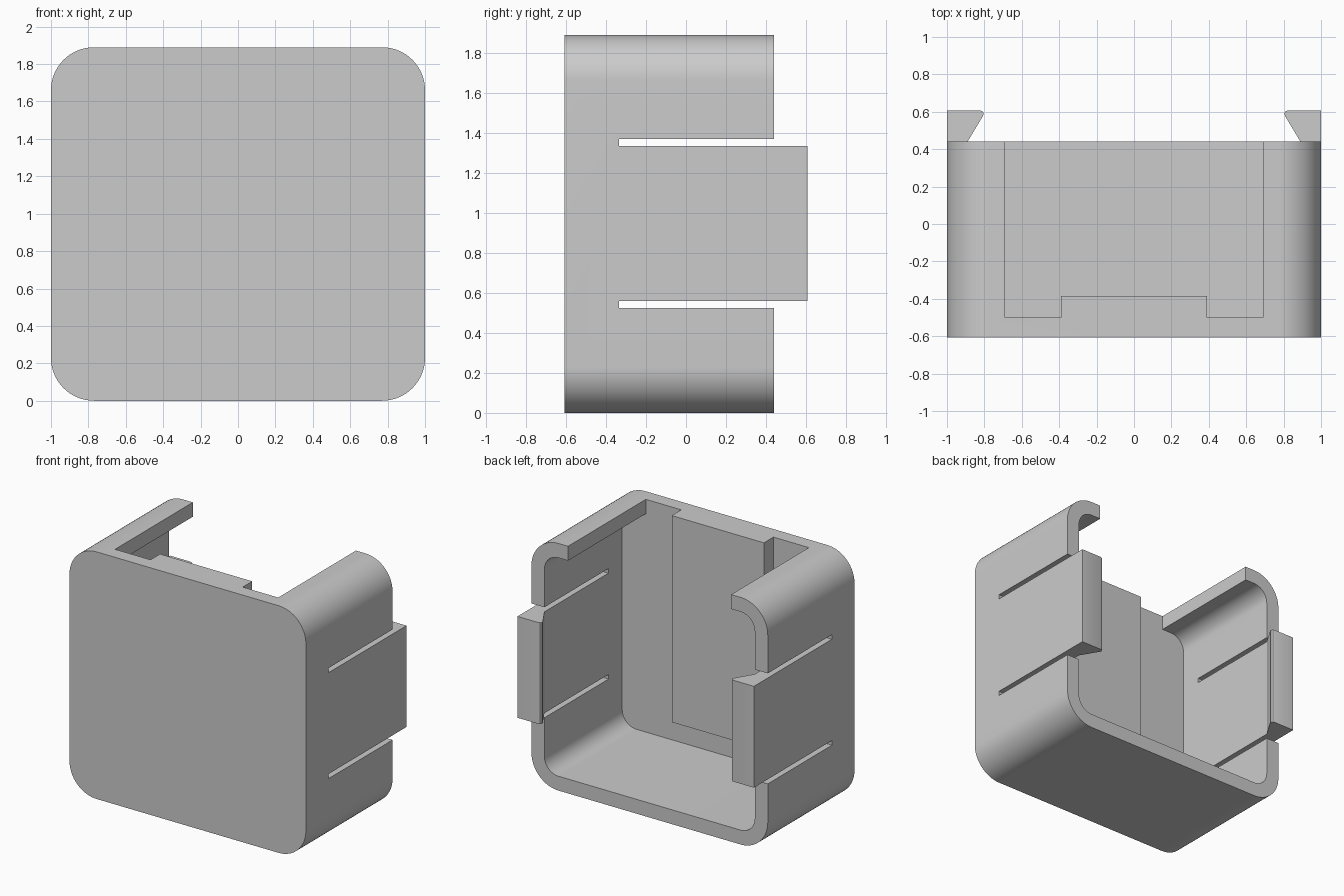
import bpy, bmesh, math
from mathutils import Vector

if "Cube" in bpy.data.objects:
    bpy.data.objects.remove(bpy.data.objects["Cube"], do_unlink=True)

HEIGHT, WALL, RADIUS = 1.89, 0.11, 0.23
FRONT, RIM, TIP = -0.608, 0.44, 0.608      # depth stations along y
INSIDE = -0.5                              # inner face of the front plate
SLOT_ROOT = -0.335
CLIP_LOW, CLIP_HIGH, GAP = 0.56, 1.335, 0.035

grey = bpy.data.materials.new("light grey plastic")
grey.use_nodes = True
grey.diffuse_color = (0.6, 0.6, 0.6, 1)
grey.node_tree.nodes["Principled BSDF"].inputs["Base Color"].default_value = (0.6, 0.6, 0.6, 1)


def prism(name, points, start, end, along="y"):
    """Extrude a flat outline: (x, z) along y, or (x, y) along z."""
    def place(p, d):
        return (p[0], d, p[1]) if along == "y" else (p[0], p[1], d)
    bm = bmesh.new()
    face = bm.faces.new([bm.verts.new(place(p, start)) for p in points])
    moved = bmesh.ops.extrude_face_region(bm, geom=[face])["geom"]
    shift = Vector(place((0, 0), end - start))
    bmesh.ops.translate(bm, vec=shift, verts=[v for v in moved if isinstance(v, bmesh.types.BMVert)])
    bmesh.ops.recalc_face_normals(bm, faces=bm.faces)
    mesh = bpy.data.meshes.new(name)
    bm.to_mesh(mesh)
    bm.free()
    mesh.materials.append(grey)
    obj = bpy.data.objects.new(name, mesh)
    bpy.context.collection.objects.link(obj)
    return obj


def rectangle(x0, x1, z0, z1):
    return [(x0, z0), (x1, z0), (x1, z1), (x0, z1)]


def arc(cx, cz, r, first, steps=16):
    angles = [math.radians(first + 90 * i / steps) for i in range(steps + 1)]
    return [(cx + r * math.cos(a), cz + r * math.sin(a)) for a in angles]


def rounded(inset):
    """Four corner arcs, counter-clockwise from the upper right."""
    x, low, high, r = 1 - RADIUS, RADIUS, HEIGHT - RADIUS, RADIUS - inset
    return [arc(x, high, r, 0), arc(-x, high, r, 90), arc(-x, low, r, 180), arc(x, low, r, 270)]


def activate(obj):
    bpy.ops.object.select_all(action="DESELECT")
    obj.select_set(True)
    bpy.context.view_layer.objects.active = obj


def cut(obj, cutter):
    cutter.hide_render = True
    mod = obj.modifiers.new("cut", "BOOLEAN")
    mod.operation, mod.solver, mod.object = "DIFFERENCE", "EXACT", cutter
    activate(obj)
    bpy.ops.object.modifier_apply(modifier=mod.name)
    bpy.data.objects.remove(cutter, do_unlink=True)


def smooth(obj):
    activate(obj)
    bpy.ops.object.shade_smooth_by_angle(angle=math.radians(25))


# Rounded cover
cover = prism("cover", sum(rounded(0), []), FRONT, RIM)

# Cavity, joined with the wide opening through the top wall
opening = 0.69
right_top, left_top, left_low, right_low = rounded(WALL)
throat = [(opening, HEIGHT - WALL), (opening, HEIGHT + 0.2),
          (-opening, HEIGHT + 0.2), (-opening, HEIGHT - WALL)]
cut(cover, prism("cavity_cutter", right_top + throat + left_top + left_low + right_low,
                 INSIDE, RIM + 0.2))

# Side windows that leave a thin slot above and below each clip
for side in (1, -1):
    cut(cover, prism("slot_cutter", rectangle(side * 0.8, side * 1.1, CLIP_LOW - GAP, CLIP_HIGH + GAP),
                     SLOT_ROOT, RIM + 0.2))
smooth(cover)

# Raised pad on the inside of the front plate
prism("inner_pad", rectangle(-0.39, 0.39, 0.31, HEIGHT), INSIDE, -0.385)

# Springy side clips with hooked, slightly rounded tips
hook = [(1, SLOT_ROOT), (1, TIP), (0.825, TIP), (0.811, 0.603), (0.804, 0.592),
        (0.807, 0.578), (1 - WALL, RIM), (1 - WALL, SLOT_ROOT)]
for name, side in (("left_clip", 1), ("right_clip", -1)):
    smooth(prism(name, [(side * x, y) for x, y in hook], CLIP_LOW, CLIP_HIGH, along="z"))
